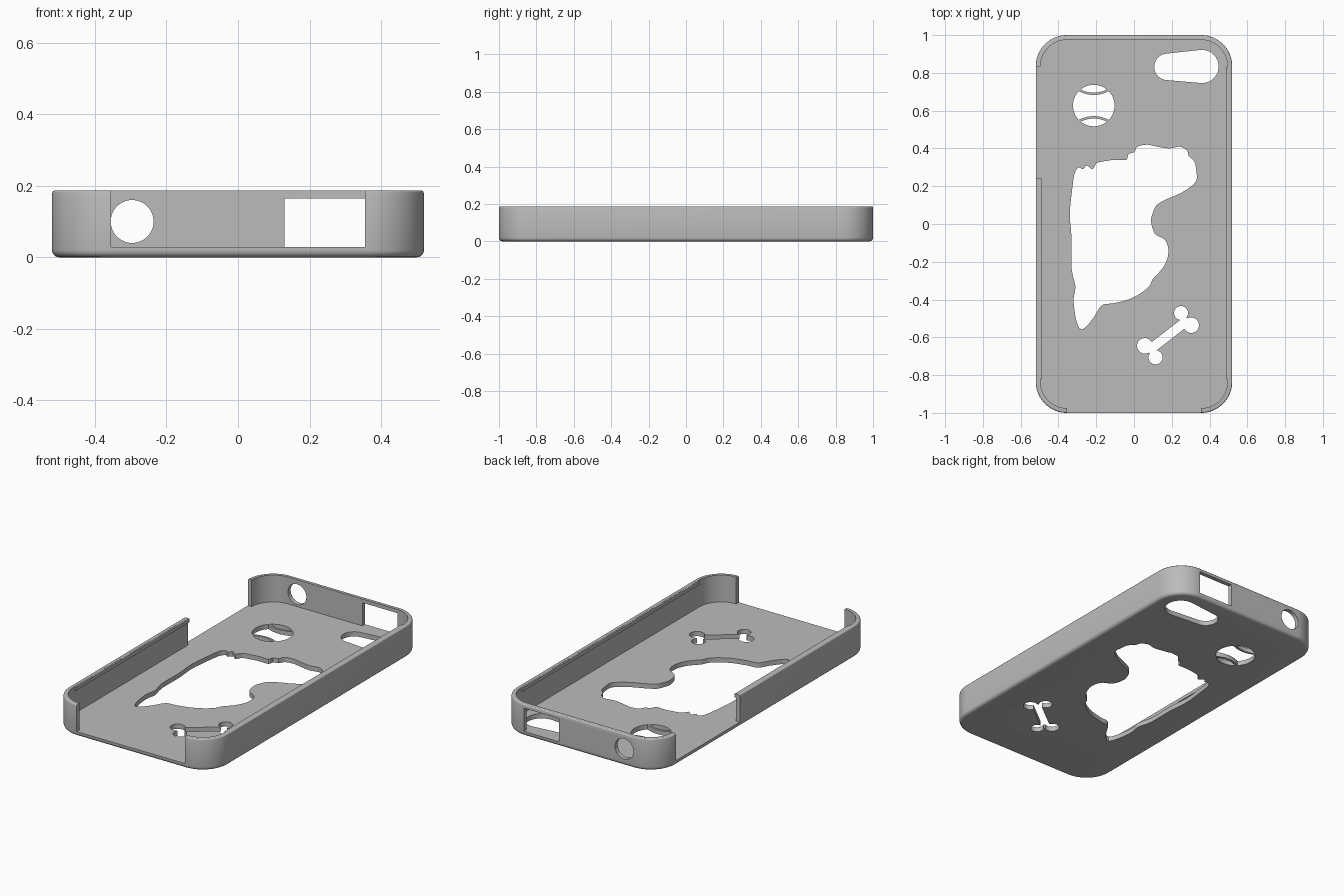
import bpy, bmesh
from math import sin, cos, pi, atan2, acos, hypot
from mathutils import Matrix, Vector

if "Cube" in bpy.data.objects:
    bpy.data.objects.remove(bpy.data.objects["Cube"])

grey = bpy.data.materials.new("plain grey")
grey.use_nodes = True
grey.diffuse_color = (0.5, 0.5, 0.5, 1)
grey.node_tree.nodes["Principled BSDF"].inputs["Base Color"].default_value = (0.5, 0.5, 0.5, 1)

HALF_X, HALF_Y, HEIGHT = 0.52, 1.0, 0.187
WALL, FLOOR, CORNER = 0.025, 0.028, 0.165


def loft(name, rings):
    """Solid skinned over a stack of equal-length rings of (x, y, z)."""
    bm = bmesh.new()
    loops = [[bm.verts.new(p) for p in ring] for ring in rings]
    n = len(loops[0])
    for low, high in zip(loops, loops[1:]):
        for i in range(n):
            j = (i + 1) % n
            bm.faces.new((low[i], low[j], high[j], high[i]))
    bm.faces.new(loops[0][::-1])
    bm.faces.new(loops[-1])
    bmesh.ops.recalc_face_normals(bm, faces=bm.faces)
    mesh = bpy.data.meshes.new(name)
    bm.to_mesh(mesh)
    bm.free()
    mesh.materials.append(grey)
    obj = bpy.data.objects.new(name, mesh)
    bpy.context.collection.objects.link(obj)
    return obj


def prism(name, outline, z0, z1):
    return loft(name, [[(x, y, z) for x, y in outline] for z in (z0, z1)])


def box(name, x0, x1, y0, y1, z0, z1):
    return prism(name, [(x0, y0), (x1, y0), (x1, y1), (x0, y1)], z0, z1)


def arc(cx, cy, r, a0, a1, steps):
    return [(cx + r * cos(a0 + (a1 - a0) * i / steps),
             cy + r * sin(a0 + (a1 - a0) * i / steps)) for i in range(steps + 1)]


def circle(cx, cy, r, n=48):
    return arc(cx, cy, r, 0, 2 * pi, n)[:-1]


def rounded_rect(inset):
    hx, hy, r = HALF_X - inset, HALF_Y - inset, CORNER - inset
    pts = []
    for k, (sx, sy) in enumerate(((1, 1), (-1, 1), (-1, -1), (1, -1))):
        pts += arc(sx * (hx - r), sy * (hy - r), r, k * pi / 2, (k + 1) * pi / 2, 16)
    return pts


def capsule(x0, y0, r0, x1, y1, r1):
    """Tangent hull of two circles."""
    a = atan2(y1 - y0, x1 - x0)
    t = acos((r0 - r1) / hypot(x1 - x0, y1 - y0))
    return arc(x1, y1, r1, a - t, a + t, 20) + arc(x0, y0, r0, a + t, a + 2 * pi - t, 20)


def smooth_outline(points, steps=3):
    """Closed Catmull-Rom curve through the points."""
    out = []
    n = len(points)
    for i in range(n):
        a, b, c, d = (Vector(points[(i + k) % n]) for k in (-1, 0, 1, 2))
        for s in range(steps):
            t = s / steps
            p = b + (c - a) * t / 2 + (a * 2 - b * 5 + c * 4 - d) * t * t / 2 \
                + (b * 3 - a - c * 3 + d) * t ** 3 / 2
            out.append(tuple(p))
    return out


def cut(target, cutter):
    cutter.hide_render = True
    mod = target.modifiers.new("cut", "BOOLEAN")
    mod.operation = "DIFFERENCE"
    mod.solver = "EXACT"
    mod.object = cutter
    bpy.context.view_layer.objects.active = target
    bpy.ops.object.modifier_apply(modifier=mod.name)
    bpy.data.objects.remove(cutter)


# Shell with rounded lower and upper edges
levels = []
for i in range(6):
    a = i / 5 * pi / 2
    levels.append((0.02 * (1 - sin(a)), 0.02 * (1 - cos(a))))
for i in range(4):
    a = i / 3 * pi / 2
    levels.append((0.009 * (1 - cos(a)), HEIGHT - 0.009 * (1 - sin(a))))
case = loft("case_shell", [[(x, y, z) for x, y in rounded_rect(i)] for i, z in levels])

# Inner tray, and open gaps in the front and side walls
cut(case, prism("tray_cutter", rounded_rect(WALL), FLOOR, 0.4))
cut(case, box("front_gap", -0.355, 0.355, -1.2, -0.9, FLOOR, 0.4))
cut(case, box("side_gap", -0.7, -0.45, 0.24, 0.835, FLOOR, 0.4))

# Ports in the back wall
cut(case, box("port_cutter", 0.13, 0.36, 0.9, 1.2, FLOOR, 0.165))
round_port = prism("round_port_cutter", circle(0, 0, 0.06), -0.2, 0.2)
round_port.data.transform(Matrix.Translation((-0.296, 1, 0.1)) @ Matrix.Rotation(pi / 2, 4, "X"))
cut(case, round_port)

# Figure outline in hundredths
FIGURE = [(-31, 28), (-29, 30), (-27, 29), (-25, 31), (-22, 29), (-20, 32), (-17, 33),
          (-10, 34), (-4, 34), (-3, 37), (0, 38), (2, 41), (7, 42), (12, 41), (19, 40),
          (24, 41), (28, 39), (29, 36), (32, 33), (33, 28), (33, 23), (29, 19), (24, 16),
          (17, 13), (12, 10), (10, 6), (9, 2), (10, -3), (12, -6), (16, -8), (18, -12),
          (18, -17), (16, -22), (13, -26), (10, -29), (8, -33), (3, -37), (-3, -40),
          (-11, -42), (-17, -43), (-21, -49), (-26, -55), (-29, -55), (-31, -49),
          (-32, -40), (-31, -33), (-33, -24), (-33, -8), (-34, 5), (-33, 16), (-32, 24)]
figure = smooth_outline([(x / 100, y / 100) for x, y in FIGURE])

# Bone: a shaft and four end knobs
bone = [capsule(0.09, -0.66, 0.025, 0.27, -0.52, 0.025)]
bone += [circle(x, y, r) for x, y, r in ((0.249, -0.471, 0.037), (0.303, -0.536, 0.041),
                                         (0.057, -0.645, 0.041), (0.114, -0.706, 0.037))]

# Openings through the floor
BALL_X, BALL_Y, BALL_R = -0.213, 0.627, 0.11
lens = capsule(0.177, 0.832, 0.07, 0.36, 0.834, 0.088)
for outline in [figure, lens, circle(BALL_X, BALL_Y, BALL_R)] + bone:
    cut(case, prism("floor_cutter", outline, -0.1, 0.1))
parts = [case]

# Curved seams across the ball opening
for side, label in ((1, "upper"), (-1, "lower")):
    cy = BALL_Y + side * 0.225
    spread = 0.55
    mid = -side * pi / 2
    seam = arc(BALL_X, cy, 0.169, mid - spread, mid + spread, 16) \
        + arc(BALL_X, cy, 0.156, mid + spread, mid - spread, 16)
    parts.append(prism(label + "_ball_seam", seam, 0.001, FLOOR - 0.001))

# Retaining lips along the long walls
for name, side, end in (("right_lip", -1, 0.24), ("left_lip", 1, 0.83)):
    xs = sorted((side * 0.486, side * 0.505))
    parts.append(box(name, xs[0], xs[1], -0.82, end, 0.165, HEIGHT - 0.001))

# Smooth shading with sharp edges kept
bpy.ops.object.select_all(action="DESELECT")
for part in parts:
    part.select_set(True)
bpy.context.view_layer.objects.active = case
bpy.ops.object.shade_smooth_by_angle(angle=0.5)
